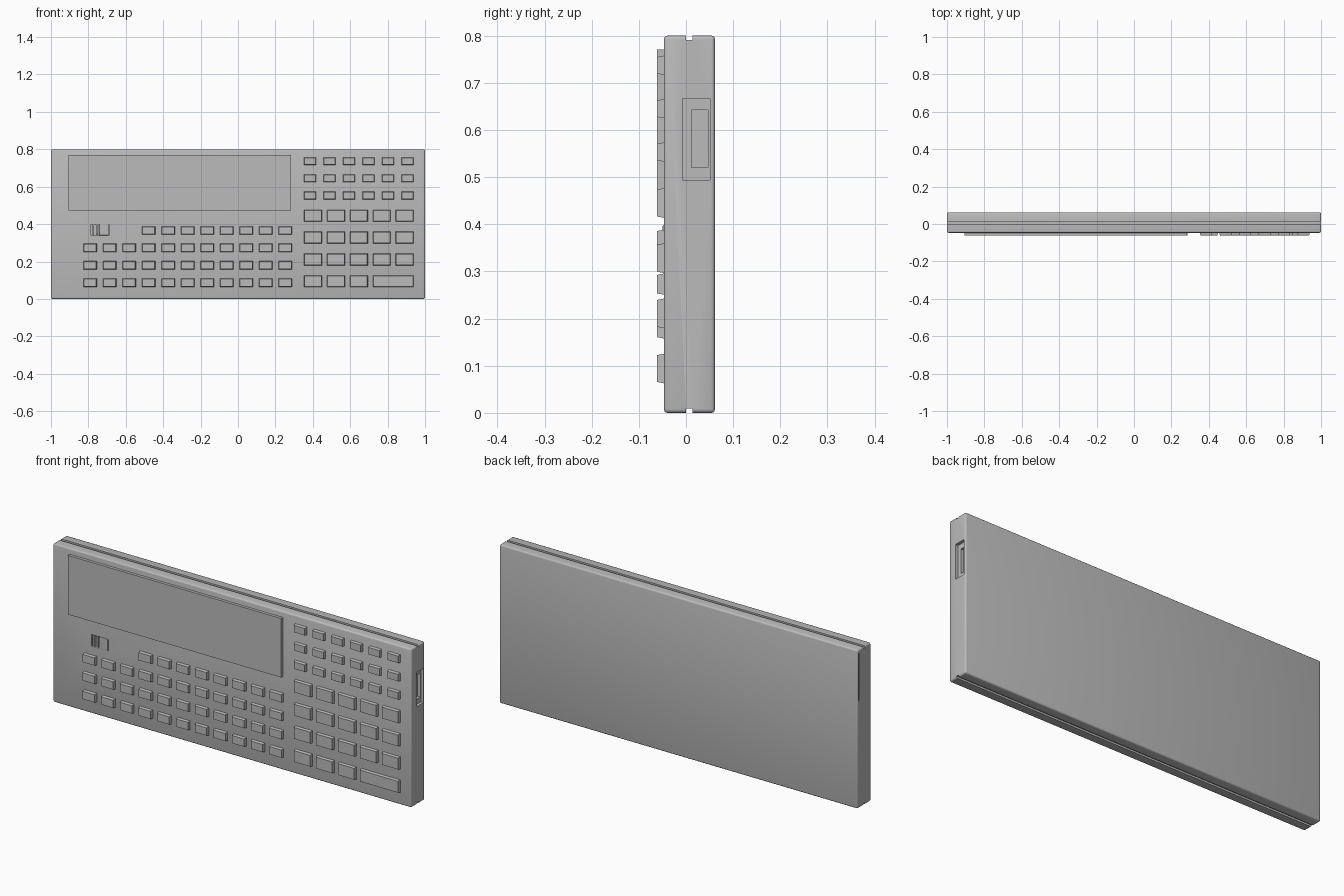
import bpy, bmesh

if "Cube" in bpy.data.objects:
    bpy.data.objects.remove(bpy.data.objects["Cube"])

grey = bpy.data.materials.new("plain grey")
grey.diffuse_color = (0.5, 0.5, 0.5, 1)
grey.use_nodes = True
grey.node_tree.nodes["Principled BSDF"].inputs["Base Color"].default_value = grey.diffuse_color


def box(name, x, y, z, bevel=0.0, segments=3):
    """Box between (min, max) pairs, with optional rounded edges."""
    bm = bmesh.new()
    bmesh.ops.create_cube(bm, size=1)
    for v in bm.verts:
        for i, (a, b) in enumerate((x, y, z)):
            v.co[i] = b if v.co[i] > 0 else a
    if bevel:
        bmesh.ops.bevel(bm, geom=bm.edges[:], offset=bevel, segments=segments,
                        profile=0.5, affect='EDGES')
    return finish(name, bm)


def finish(name, bm):
    mesh = bpy.data.meshes.new(name)
    bm.to_mesh(mesh)
    bm.free()
    mesh.materials.append(grey)
    ob = bpy.data.objects.new(name, mesh)
    bpy.context.collection.objects.link(ob)
    return ob


def select(ob):
    bpy.ops.object.select_all(action='DESELECT')
    ob.select_set(True)
    bpy.context.view_layer.objects.active = ob


def cut(ob, x, y, z):
    """Cut a box-shaped hole out of an object."""
    cutter = box("cutter", x, y, z)
    cutter.hide_render = True
    mod = ob.modifiers.new("cut", 'BOOLEAN')
    mod.operation, mod.solver, mod.object = 'DIFFERENCE', 'EXACT', cutter
    select(ob)
    bpy.ops.object.modifier_apply(modifier=mod.name)
    bpy.data.objects.remove(cutter)


FACE = -0.047   # front surface of the case
TOP = -0.0615   # front surface of keys and display

# Case with the seam grooves, end socket, slide slot and end notch
case = box("case", (-1, 1), (FACE, 0.0615), (0, 0.8), 0.008)
cut(case, (-1.1, 1.1), (0, 0.014), (0.791, 0.9))
cut(case, (-1.1, 1.1), (0, 0.014), (-0.1, 0.009))
cut(case, (0.985, 1.1), (-0.007, 0.051), (0.494, 0.667))
cut(case, (0.97, 1.1), (0.012, 0.047), (0.52, 0.642))
cut(case, (-1.1, -0.996), (0.045, 0.054), (0.54, 0.78))
cut(case, (-0.785, -0.69), (-0.1, FACE + 0.012), (0.34, 0.398))
select(case)
bpy.ops.object.shade_smooth_by_angle(angle=0.6)

# Display panel
box("display_panel", (-0.906, 0.284), (TOP, FACE + 0.001), (0.472, 0.77))

# Slide switch: ribs and knob inside the slot
box("switch_knob", (-0.742, -0.692), (FACE - 0.003, FACE + 0.012), (0.34, 0.398), 0.003, 2)
for i in range(2):
    x = -0.778 + i * 0.02
    box("switch_rib", (x, x + 0.009), (FACE - 0.001, FACE + 0.012), (0.341, 0.397))


def key(name, cx, cz, w, h):
    """Key cap: a block whose front face is slightly smaller than its base."""
    bm = bmesh.new()
    bmesh.ops.create_cube(bm, size=1)
    for v in bm.verts:
        front = v.co.y < 0
        inset = 0.006 if front else 0
        v.co.x = cx + v.co.x * (w - inset)
        v.co.z = cz + v.co.z * (h - inset)
        v.co.y = TOP if front else FACE + 0.001
    finish(name, bm)


# Letter keys: four rows of eleven, the top row starts at the fourth place
for row in range(4):
    for col in range(3 if row == 3 else 0, 11):
        key("letter_key", -0.791 + col * 0.1043, 0.087 + row * 0.093, 0.072, 0.045)

# Function keys: three rows of six
for row in range(3):
    for col in range(6):
        key("function_key", 0.385 + col * 0.1043, 0.553 + row * 0.092, 0.066, 0.041)

# Number keys: four rows of five, the last two of the bottom row are one wide key
for row in range(4):
    for col in range(3 if row == 0 else 5):
        key("number_key", 0.401 + col * 0.1225, 0.094 + row * 0.117, 0.096, 0.063)
key("wide_key", 0.83, 0.094, 0.218, 0.063)
